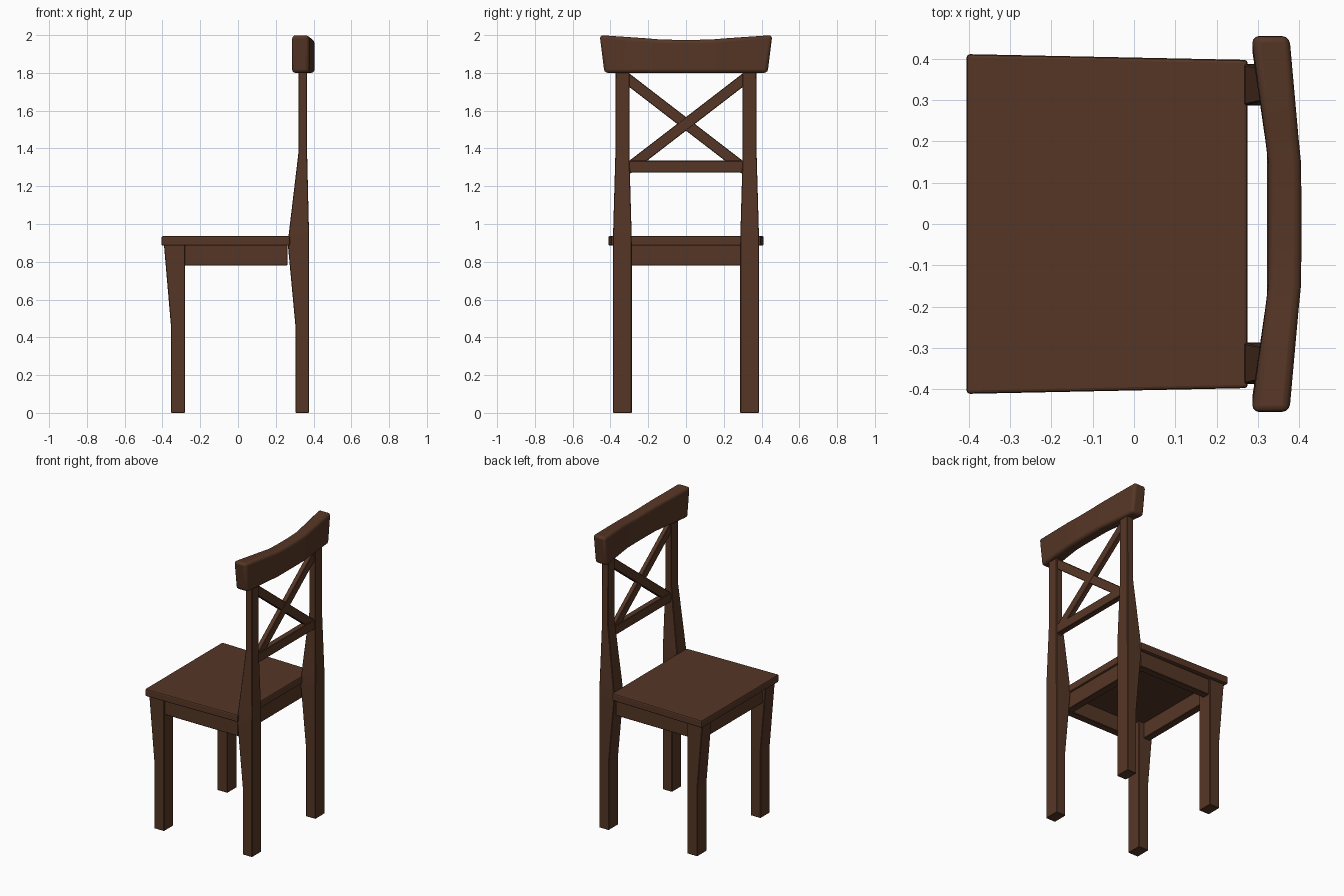
import bpy, bmesh

if "Cube" in bpy.data.objects:
    bpy.data.objects.remove(bpy.data.objects["Cube"])

wood = bpy.data.materials.new("dark brown wood")
wood.diffuse_color = (0.092, 0.037, 0.019, 1)
wood.use_nodes = True
wood.node_tree.nodes["Principled BSDF"].inputs["Base Color"].default_value = wood.diffuse_color


def loft(name, sections, bevel=0.003, segments=1, mirror=False, smooth=False):
    """Skin a row of four-cornered sections and cap both ends."""
    bm = bmesh.new()
    rings = [[bm.verts.new(p) for p in s] for s in sections]
    for a, b in zip(rings, rings[1:]):
        for i in range(4):
            j = (i + 1) % 4
            bm.faces.new((a[i], a[j], b[j], b[i]))
    bm.faces.new(rings[0])
    bm.faces.new(rings[-1])
    bmesh.ops.recalc_face_normals(bm, faces=bm.faces)
    me = bpy.data.meshes.new(name)
    bm.to_mesh(me)
    bm.free()
    me.materials.append(wood)
    ob = bpy.data.objects.new(name, me)
    bpy.context.collection.objects.link(ob)
    if mirror:
        m = ob.modifiers.new("mirror", 'MIRROR')
        m.use_axis = (False, True, False)
    if bevel:
        b = ob.modifiers.new("bevel", 'BEVEL')
        b.width, b.segments = bevel, segments
        b.limit_method = 'ANGLE'
        b.angle_limit = 0.6
    if smooth:
        bpy.ops.object.select_all(action='DESELECT')
        ob.select_set(True)
        bpy.context.view_layer.objects.active = ob
        bpy.ops.object.shade_smooth_by_angle()
    return ob


def rect(z, x0, x1, y0, y1):
    return [(x0, y0, z), (x1, y0, z), (x1, y1, z), (x0, y1, z)]


def box(name, x0, x1, y0, y1, z0, z1, **kw):
    return loft(name, [rect(z0, x0, x1, y0, y1), rect(z1, x0, x1, y0, y1)], **kw)


# Seat, slightly narrower at the back
def seat_ring(z):
    return [(-0.405, -0.411, z), (0.275, -0.397, z), (0.275, 0.397, z), (-0.405, 0.411, z)]


loft("seat", [seat_ring(0.885), seat_ring(0.936)], bevel=0.008, segments=2)

# Legs; the back pair run up into the back posts
loft("front_leg", [rect(0, -0.355, -0.28, 0.287, 0.387),
                   rect(0.46, -0.355, -0.28, 0.287, 0.387),
                   rect(0.89, -0.392, -0.28, 0.287, 0.387)], mirror=True)
loft("back_leg", [rect(0, 0.305, 0.376, 0.287, 0.387),
                  rect(0.45, 0.305, 0.376, 0.287, 0.387),
                  rect(0.89, 0.264, 0.376, 0.287, 0.387),
                  rect(0.95, 0.269, 0.376, 0.288, 0.386),
                  rect(1.37, 0.319, 0.366, 0.30, 0.374),
                  rect(1.83, 0.319, 0.366, 0.30, 0.372)], mirror=True)

# Aprons under the seat
box("side_apron", -0.30, 0.262, 0.325, 0.375, 0.78, 0.89, mirror=True)
box("front_apron", -0.37, -0.32, -0.33, 0.33, 0.78, 0.89)
box("back_apron", 0.212, 0.262, -0.33, 0.33, 0.78, 0.89)

# Lower back rail and crossed braces
box("back_rail", 0.322, 0.362, -0.31, 0.31, 1.272, 1.335)
for side, x0, x1 in ((1, 0.326, 0.358), (-1, 0.327, 0.357)):
    ends = []
    for y in (-0.31, 0.31):
        z = 1.53 + side * 0.77 * y
        ends.append([(x0, y, z - 0.036), (x1, y, z - 0.036),
                     (x1, y, z + 0.036), (x0, y, z + 0.036)])
    loft("cross_brace", ends)

# Curved top rail: top y, bottom y, front x, back x, top z
half = [(0.457, 0.432, 0.284, 0.376, 2.0), (0.21, 0.20, 0.318, 0.398, 1.983),
        (0.15, 0.145, 0.325, 0.404, 1.978), (0.06, 0.06, 0.326, 0.405, 1.975)]
full = half + [(-t, -b, f, k, z) for t, b, f, k, z in reversed(half)]
loft("top_rail", [[(f, b, 1.80), (k, b, 1.80), (k, t, z), (f, t, z)]
                  for t, b, f, k, z in full], bevel=0.018, segments=3, smooth=True)
